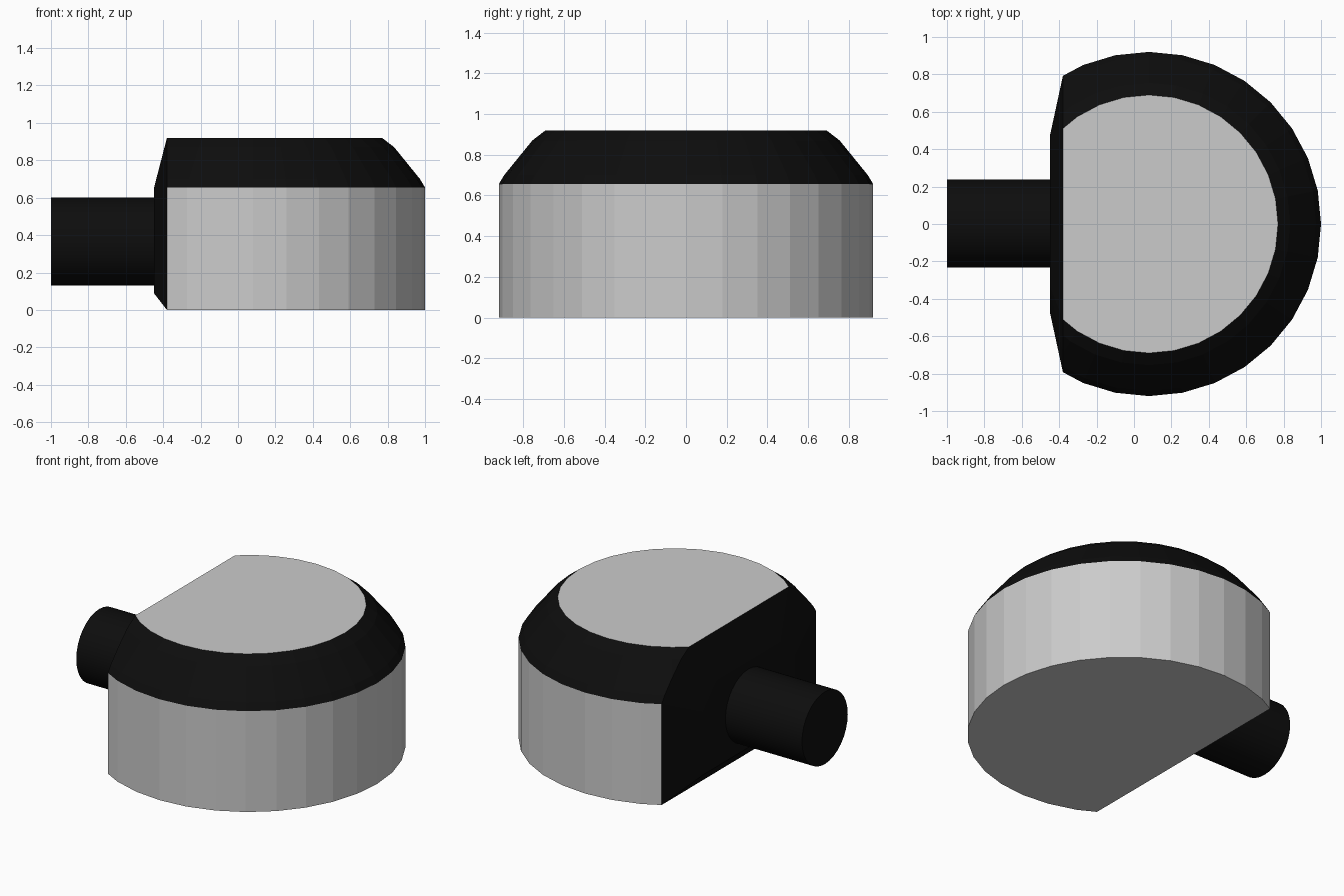
import bpy, bmesh
from math import cos, sin, pi, radians
from mathutils import Matrix

if "Cube" in bpy.data.objects:
    bpy.data.objects.remove(bpy.data.objects["Cube"])


def material(name, v):
    m = bpy.data.materials.new(name)
    m.diffuse_color = (v, v, v, 1)
    m.use_nodes = True
    m.node_tree.nodes["Principled BSDF"].inputs["Base Color"].default_value = m.diffuse_color
    return m


grey = material("light_grey", 0.8)
black = material("black", 0.004)


def finish(bm, name, mats):
    bmesh.ops.recalc_face_normals(bm, faces=bm.faces[:])
    me = bpy.data.meshes.new(name)
    bm.to_mesh(me)
    bm.free()
    for m in mats:
        me.materials.append(m)
    ob = bpy.data.objects.new(name, me)
    bpy.context.collection.objects.link(ob)
    return ob


# Housing: turned drum with a rounded black shoulder
SIDES, CX, CUT, BACK = 32, 0.08, -0.38, -0.45
profile = [(0.92, 0), (0.92, 0.655), (0.893, 0.70), (0.755, 0.87), (0.69, 0.92)]
bm = bmesh.new()
rings = [[bm.verts.new((CX + r * cos(2 * pi * i / SIDES), r * sin(2 * pi * i / SIDES), z))
          for i in range(SIDES)] for r, z in profile]
for k, (a, b) in enumerate(zip(rings, rings[1:])):
    for i in range(SIDES):
        j = (i + 1) % SIDES
        bm.faces.new((a[i], a[j], b[j], b[i])).material_index = int(k > 0)
bm.faces.new(rings[0])
bm.faces.new(rings[-1])

# Slice the rear flat
bmesh.ops.bisect_plane(bm, geom=bm.verts[:] + bm.edges[:] + bm.faces[:], dist=1e-5,
                       plane_co=(CUT, 0, 0), plane_no=(-1, 0, 0), clear_outer=True)
edge = [v for v in bm.verts if abs(v.co.x - CUT) < 1e-4]

# Raised rear plate with sloping borders and clipped upper corners
sides = {}
for s in (1, -1):
    rim = sorted((v for v in edge if v.co.y * s > 0), key=lambda v: v.co.z)
    low, side, top = [bm.verts.new((BACK, s * y, z))
                      for y, z in ((0.47, 0.09), (0.47, 0.50), (0.33, 0.65))]
    bm.faces.new((rim[0], rim[1], side, low)).material_index = 1
    curve = rim[1:]
    mid = len(curve) // 2
    for i, (p, q) in enumerate(zip(curve, curve[1:])):
        bm.faces.new((p, q, side if i < mid else top)).material_index = 1
    bm.faces.new((curve[mid], top, side)).material_index = 1
    sides[s] = (rim, low, side, top)
(ra, la, sa, ta), (rb, lb, sb, tb) = sides[1], sides[-1]
for f in ((ra[0], la, lb, rb[0]), (ra[-1], ta, tb, rb[-1]), (la, sa, ta, tb, sb, lb)):
    bm.faces.new(f).material_index = 1
finish(bm, "housing", [grey, black])

# Round plug leaving the rear plate
bm = bmesh.new()
x0, x1 = -1.0, BACK + 0.01
bmesh.ops.create_cone(bm, cap_ends=True, segments=32, radius1=0.235, radius2=0.235, depth=x1 - x0,
                      matrix=Matrix.Translation(((x0 + x1) / 2, 0.003, 0.365))
                      @ Matrix.Rotation(radians(90), 4, 'Y'))
plug = finish(bm, "rear_plug", [black])
bpy.context.view_layer.objects.active = plug
plug.select_set(True)
bpy.ops.object.shade_smooth_by_angle(angle=radians(30))
